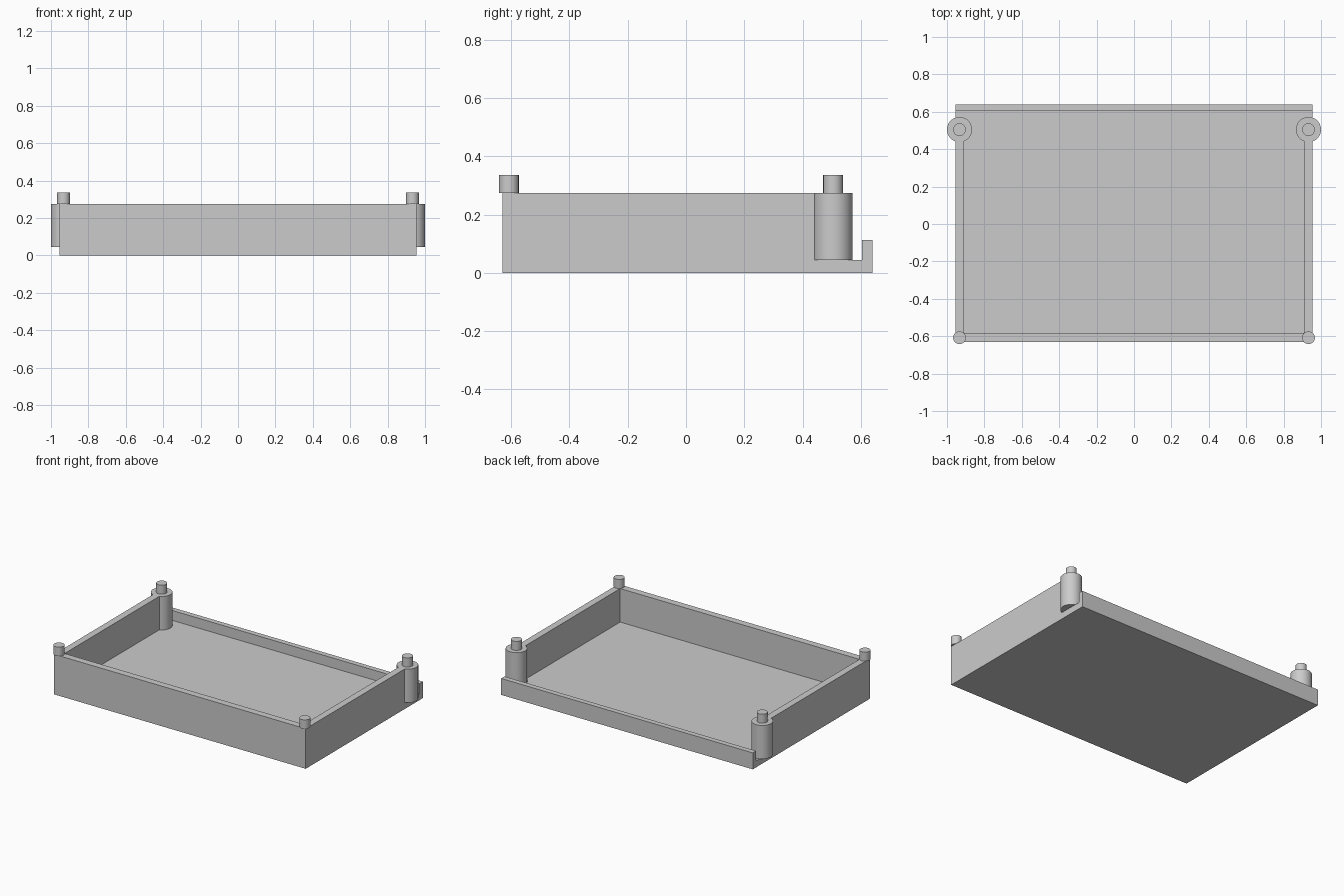
import bpy
import bmesh
import math
from mathutils import Matrix

default = bpy.data.objects.get("Cube")
if default:
    bpy.data.objects.remove(default, do_unlink=True)

# Tray dimensions
HALF_W, FRONT, BACK = 0.955, -0.63, 0.64
FLOOR, RIM, LIP = 0.045, 0.275, 0.113
WALL = 0.047
POST_X, POST_Y, PIN_Y = 0.933, 0.505, -0.608
POST_R, PIN_R, PIN_TOP = 0.067, 0.034, 0.337

grey = bpy.data.materials.new("light_grey")
grey.use_nodes = True
colour = (0.6, 0.6, 0.6, 1)
grey.diffuse_color = colour
grey.node_tree.nodes["Principled BSDF"].inputs["Base Color"].default_value = colour


def finish(bm, name):
    bmesh.ops.recalc_face_normals(bm, faces=bm.faces)
    mesh = bpy.data.meshes.new(name)
    bm.to_mesh(mesh)
    bm.free()
    mesh.materials.append(grey)
    obj = bpy.data.objects.new(name, mesh)
    bpy.context.collection.objects.link(obj)
    return obj


def extrude_profile(name, profile, x0, x1):
    """Extrude a (y, z) outline along x."""
    bm = bmesh.new()
    face = bm.faces.new([bm.verts.new((x0, y, z)) for y, z in profile])
    moved = bmesh.ops.extrude_face_region(bm, geom=[face])["geom"]
    verts = [v for v in moved if isinstance(v, bmesh.types.BMVert)]
    bmesh.ops.translate(bm, verts=verts, vec=(x1 - x0, 0, 0))
    return finish(bm, name)


def cylinder(name, x, y, radius, z0, z1):
    bm = bmesh.new()
    bmesh.ops.create_cone(bm, cap_ends=True, segments=40, radius1=radius,
                          radius2=radius, depth=z1 - z0,
                          matrix=Matrix.Translation((x, y, (z0 + z1) / 2)))
    obj = finish(bm, name)
    bpy.ops.object.select_all(action='DESELECT')
    obj.select_set(True)
    bpy.context.view_layer.objects.active = obj
    bpy.ops.object.shade_smooth_by_angle(angle=math.radians(35))


# Floor, tall front wall and low back lip as one channel
inner_front, inner_back = FRONT + WALL, BACK - 0.036
extrude_profile("tray_base", [
    (FRONT, 0), (BACK, 0), (BACK, LIP), (inner_back, LIP),
    (inner_back, FLOOR), (inner_front, FLOOR), (inner_front, RIM), (FRONT, RIM),
], -HALF_W, HALF_W)

# Side walls, rear posts and corner pins
for side, sign in (("left", 1), ("right", -1)):
    extrude_profile(side + "_wall", [
        (inner_front, FLOOR), (POST_Y, FLOOR), (POST_Y, RIM), (inner_front, RIM),
    ], sign * (HALF_W - WALL), sign * HALF_W)
    x = sign * POST_X
    cylinder(side + "_rear_post", x, POST_Y, POST_R, FLOOR, RIM)
    cylinder(side + "_rear_pin", x, POST_Y, PIN_R, RIM, PIN_TOP)
    cylinder(side + "_front_pin", x, PIN_Y, PIN_R, RIM, PIN_TOP)
